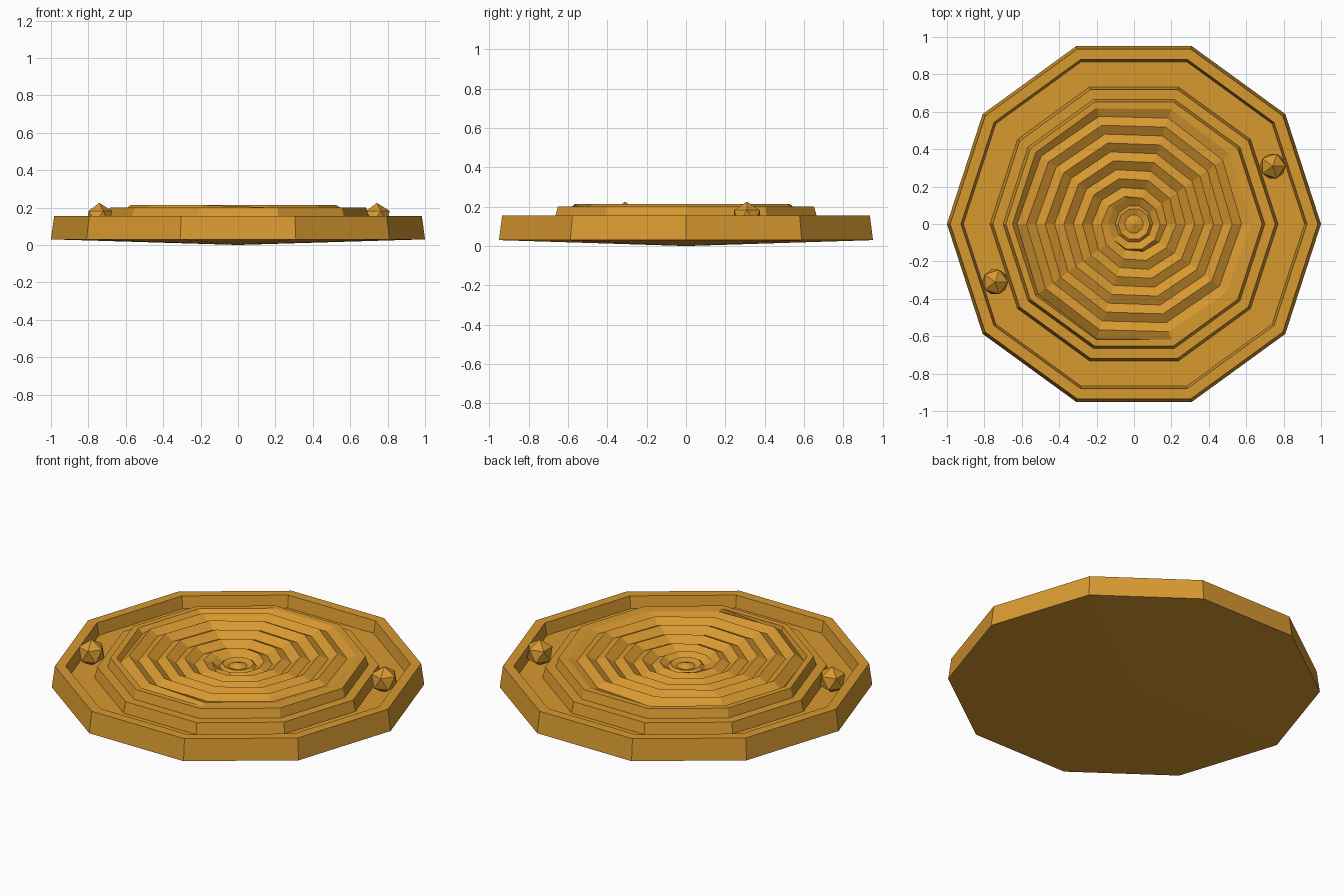
import bpy, bmesh, math

SIDES = 10
PITCH = 0.1

cube = bpy.data.objects.get("Cube")
if cube:
    bpy.data.objects.remove(cube, do_unlink=True)

amber = bpy.data.materials.new("amber")
amber.use_nodes = True
amber.diffuse_color = (0.69, 0.32, 0.03, 1)
amber.node_tree.nodes["Principled BSDF"].inputs["Base Color"].default_value = amber.diffuse_color


def finish(name, bm):
    bmesh.ops.remove_doubles(bm, verts=bm.verts, dist=0.0005)
    mesh = bpy.data.meshes.new(name)
    bm.to_mesh(mesh)
    bm.free()
    mesh.materials.append(amber)
    obj = bpy.data.objects.new(name, mesh)
    bpy.context.collection.objects.link(obj)
    return obj


def sweep(name, rows):
    """Skin rows of (radius, height), each running once around the axis."""
    bm = bmesh.new()
    grid = []
    for row in rows:
        ring = []
        for k, (r, z) in enumerate(row):
            a = math.tau * k / SIDES
            ring.append(bm.verts.new((r * math.cos(a), r * math.sin(a), z)))
        grid.append(ring)
    for low, high in zip(grid, grid[1:]):
        for k in range(SIDES):
            bm.faces.new((low[k], low[k + 1], high[k + 1], high[k]))
    return finish(name, bm)


def lathe(name, profile):
    return sweep(name, [[p] * (SIDES + 1) for p in profile])


# Dish with raised rim and sunken floor
lathe("dish", [(0, 0), (1, 0.03), (0.983, 0.155), (0.925, 0.155),
               (0.912, 0.085), (0.77, 0.085)])

# Two-step dais
lathe("dais", [(0.77, 0.085), (0.755, 0.148), (0.70, 0.148),
               (0.685, 0.2), (0.65, 0.2)])


# Spiral ridges sinking towards the middle
def ridge_point(radius, is_crest):
    if radius >= 0.65:
        return 0.65, 0.2
    if radius <= 0.14:
        return 0.14, 0.172
    crest = 0.2 if radius > 0.6 else min(0.213, 0.165 + 0.1 * radius)
    return radius, crest if is_crest else crest - 0.028


rows = []
for half_turn in range(15, -1, -1):
    start = 0.025 + half_turn * PITCH / 2
    rows.append([ridge_point(start + PITCH * k / SIDES, half_turn % 2 == 0)
                 for k in range(SIDES + 1)])
sweep("spiral_ridges", rows)

# Centre ring and peak
lathe("centre_peak", [(0.14, 0.172), (0.1, 0.148), (0.085, 0.162),
                      (0.05, 0.15), (0, 0.168)])

# Pair of faceted studs on the floor
for name, side in (("left_stud", 1), ("right_stud", -1)):
    bm = bmesh.new()
    bmesh.ops.create_icosphere(bm, subdivisions=1, radius=0.077)
    stud = finish(name, bm)
    stud.location = (0.742 * side, 0.31 * side, 0.148)
